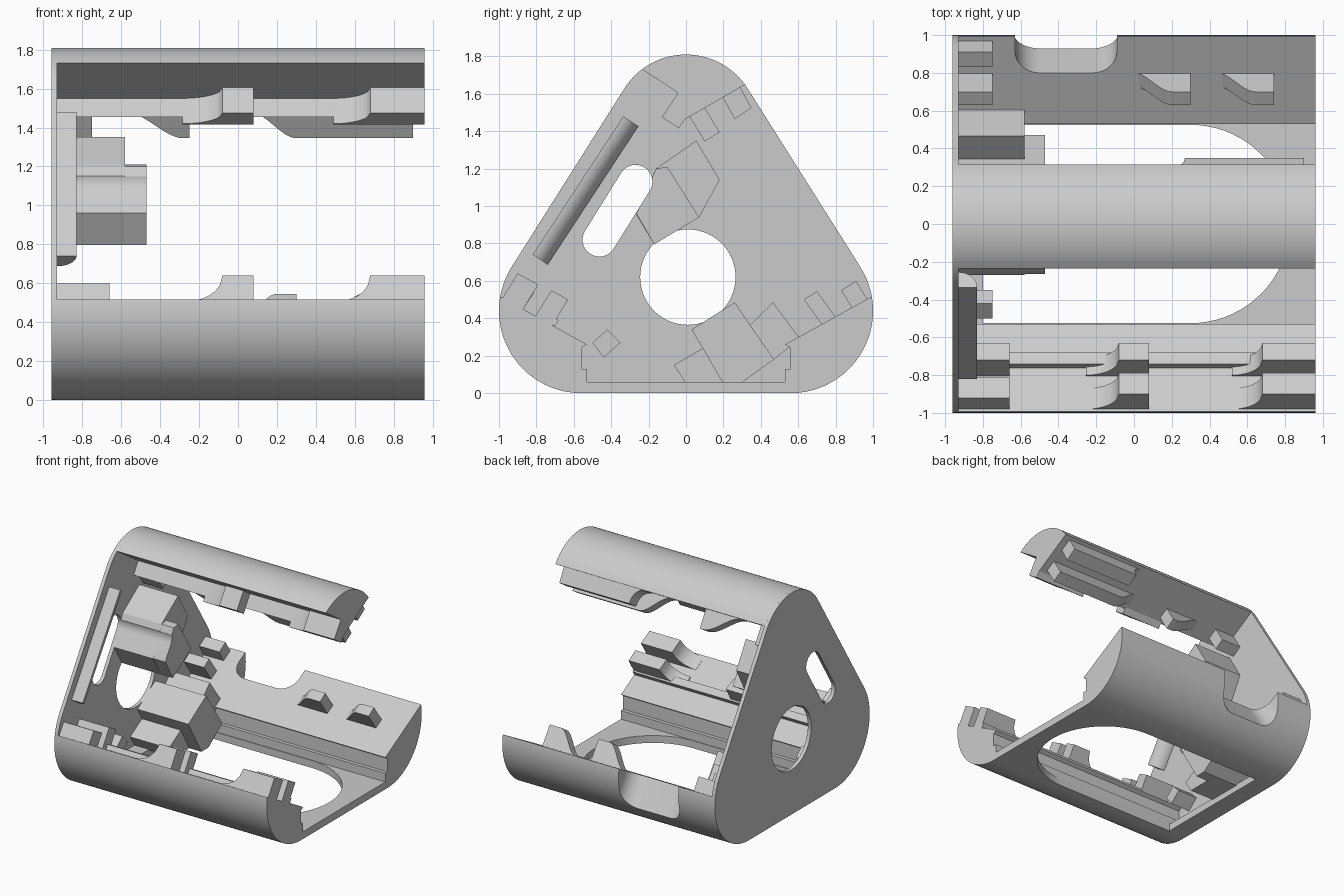
import bpy, bmesh
from math import sin, cos, radians, sqrt
from mathutils import Vector

cube = bpy.data.objects.get("Cube")
if cube:
    bpy.data.objects.remove(cube, do_unlink=True)

grey = bpy.data.materials.new("light grey")
grey.use_nodes = True
color = (0.6, 0.6, 0.6, 1)
grey.diffuse_color = color
grey.node_tree.nodes["Principled BSDF"].inputs["Base Color"].default_value = color

X, Y, Z = Vector((1, 0, 0)), Vector((0, 1, 0)), Vector((0, 0, 1))
END, INNER, OPEN = -0.96, -0.93, 0.96
parts = []


def sweep(name, pts, origin, a, b, depth):
    """Polygon in the plane of a and b, extruded along depth."""
    bm = bmesh.new()
    face = bm.faces.new([bm.verts.new(origin + a * p + b * q) for p, q in pts])
    out = bmesh.ops.extrude_face_region(bm, geom=[face])["geom"]
    bmesh.ops.translate(bm, vec=depth, verts=[v for v in out if isinstance(v, bmesh.types.BMVert)])
    bmesh.ops.recalc_face_normals(bm, faces=bm.faces)
    mesh = bpy.data.meshes.new(name)
    bm.to_mesh(mesh)
    bm.free()
    mesh.materials.append(grey)
    obj = bpy.data.objects.new(name, mesh)
    bpy.context.collection.objects.link(obj)
    parts.append(obj)
    return obj


def prism(name, pts, x0, x1):
    """Side outline (y, z) extruded from x0 to x1."""
    return sweep(name, pts, X * x0, Y, Z, X * (x1 - x0))


def arc(cy, cz, r, start, end, n=28):
    angles = [radians(start + (end - start) * i / n) for i in range(n + 1)]
    return [(cy + r * cos(t), cz + r * sin(t)) for t in angles]


def cut(obj, cutter, keep=False):
    mod = obj.modifiers.new("cut", "BOOLEAN")
    mod.operation = "DIFFERENCE"
    mod.solver = "EXACT"
    mod.object = cutter
    bpy.context.view_layer.objects.active = obj
    bpy.ops.object.modifier_apply(modifier=mod.name)
    if not keep:
        parts.remove(cutter)
        bpy.data.objects.remove(cutter, do_unlink=True)


def clip(name, base, width, height, x0, x1, x2, s_curve=False):
    """Rib rising by a curve from x0 to x1, then level to x2."""
    ramp = [(x2, 1), (x2, -0.08), (x0, -0.08)]
    n = 14 if x1 > x0 else 0
    for i in range(n + 1):
        u = i / n if n else 1
        rise = u * u * (3 - 2 * u) if s_curve else 1 - sqrt(max(0, 1 - u * u))
        ramp.append((x0 + (x1 - x0) * u, rise))
    w, h = Vector((0, *width)), Vector((0, *height))
    return sweep(name, ramp, Vector((0, *base)), X, h, w)


# End plate with a round and a slanted slot opening
outline = (arc(-.56, .44, .44, 147, 270) + arc(.56, .44, .44, -90, 33)
           + arc(0, 1.42, .39, 33, 147))
plate = prism("end_plate", outline, END, INNER)
cut(plate, prism("round_cutter", arc(.01, .62, .255, 0, 354, 59), -1.1, -.8))
slot_shape = arc(-.27, 1.13, .09, -33, 147) + arc(-.463, .82, .09, 147, 327)
slot = prism("slot_cutter", slot_shape, -1.1, -.3)
cut(plate, slot, keep=True)

# Lower shell: two corner rails joined by a floor, with side grooves
groove = [(.53, .26), (.56, .24), (.56, .13), (.53, .13), (.53, .06)]
shell = prism("lower_shell",
              arc(-.56, .44, .44, 170, 270) + arc(.56, .44, .44, -90, 10)
              + groove + [(-y, z) for y, z in reversed(groove)], INNER - .01, OPEN)
opening = arc(.3, 0, .525, -90, 90, 36) + [(-.8, .525), (-.8, -.525)]
cut(shell, sweep("floor_cutter", opening, Z * -.1, X, Y, Z * .159 + Z * .02))

# Thumb scoop in the back rail
along, outward = Vector((0, .53, -.85)), Vector((0, .85, .53))
scoop = (arc(-.22, .13, .13, 0, -90, 12) + arc(-.5, .13, .13, -90, -180, 12)
         + [(-.63, .5), (-.09, .5)])
cut(shell, sweep("scoop_cutter", scoop, Vector((0, .8, .41)) - along * .4, X, outward, along * 1.2))

# Top rail
prism("top_rail", arc(0, 1.42, .39, 36, 127) + [(.04, 1.55), (-.02, 1.455)], INNER - .01, OPEN)
for i, (a, b, c) in enumerate([(-.285, -.08, .08), (.49, .68, OPEN)]):
    clip(f"top_clip_{i}", (.04, 1.55), (-.085, -.13), (-.083, .055), a, b, c)
    clip(f"front_outer_clip_{i}", (-.98, .51), (.11, -.06), (.08, .13), a + .03, b, c)
    clip(f"front_inner_clip_{i}", (-.8, .42), (.09, -.05), (.08, .13), a + .03, b, c)

# Bars beneath the top rail
for i, (a, b, c) in enumerate([(INNER, INNER, -.75), (-.57, -.28, -.25), (.07, .3, .9)]):
    clip(f"top_inner_bar_{i}", (.02, 1.475), (.08, .05), (.08, -.13), a, b, c, True)
clip("top_outer_bar", (.2, 1.575), (.09, .06), (.06, -.11), .17, .27, .9)

# Teeth on the back rail
for i, (a, b, c) in enumerate([(INNER, INNER, -.75), (0, .2, .3), (.44, .64, .74)]):
    clip(f"back_tooth_{i}", (.73, .36), (.07, .045), (-.1, .14), a, b, c, True)
clip("back_outer_tooth", (.89, .45), (.08, .05), (-.06, .1), INNER, INNER, -.75)

# Straight end pieces on the front rail and a low rib between its clips
clip("front_outer_end", (-.98, .51), (.11, -.06), (.06, .09), INNER, INNER, -.66)
clip("front_inner_end", (-.8, .42), (.09, -.05), (.08, .13), INNER, INNER, -.66)
clip("front_rib", (-.76, .39), (.06, -.03), (.02, .03), -.66, -.66, OPEN)

# Quarter-round strip beside the slot
start = Vector((INNER, -.82, .74))
strip = [(0, 0)] + arc(0, 0, .1, 0, 90, 12)
sweep("quarter_round_strip", strip, start, X, Vector((0, .8, -.53)), Vector((0, .485, .74)))

# Stepped mounts on the end plate
upper = prism("upper_mount", [(-.16, 1.2), (.055, 1.35), (.18, 1.14), (.07, .94),
                              (-.17, .795), (-.27, .96)], INNER - .01, -.58)
step = prism("upper_mount_step", [(-.16, 1.2), (-.1, 1.21), (.07, .94), (-.17, .795),
                                  (-.265, .96)], -.59, -.47)
for block in (upper, step):
    cut(block, slot, keep=True)
parts.remove(slot)
bpy.data.objects.remove(slot, do_unlink=True)
prism("lower_mount", [(.03, .34), (.26, .485), (.47, .18), (.29, .05), (.2, .05)], INNER - .01, -.47)
prism("lower_mount_step", [(.335, .355), (.465, .485), (.61, .29), (.47, .18)], INNER - .01, -.58)
prism("lower_mount_foot", [(-.065, .15), (.09, .24), (.2, .05), (0, .05)], INNER - .01, -.58)
prism("front_peg", [(-.5, .27), (-.42, .34), (-.35, .27), (-.44, .19)], INNER - .01, -.75)

# Smooth rounded faces, crisp edges
bpy.ops.object.select_all(action="DESELECT")
for obj in parts:
    obj.select_set(True)
bpy.context.view_layer.objects.active = parts[0]
bpy.ops.object.shade_smooth_by_angle(angle=radians(25))
